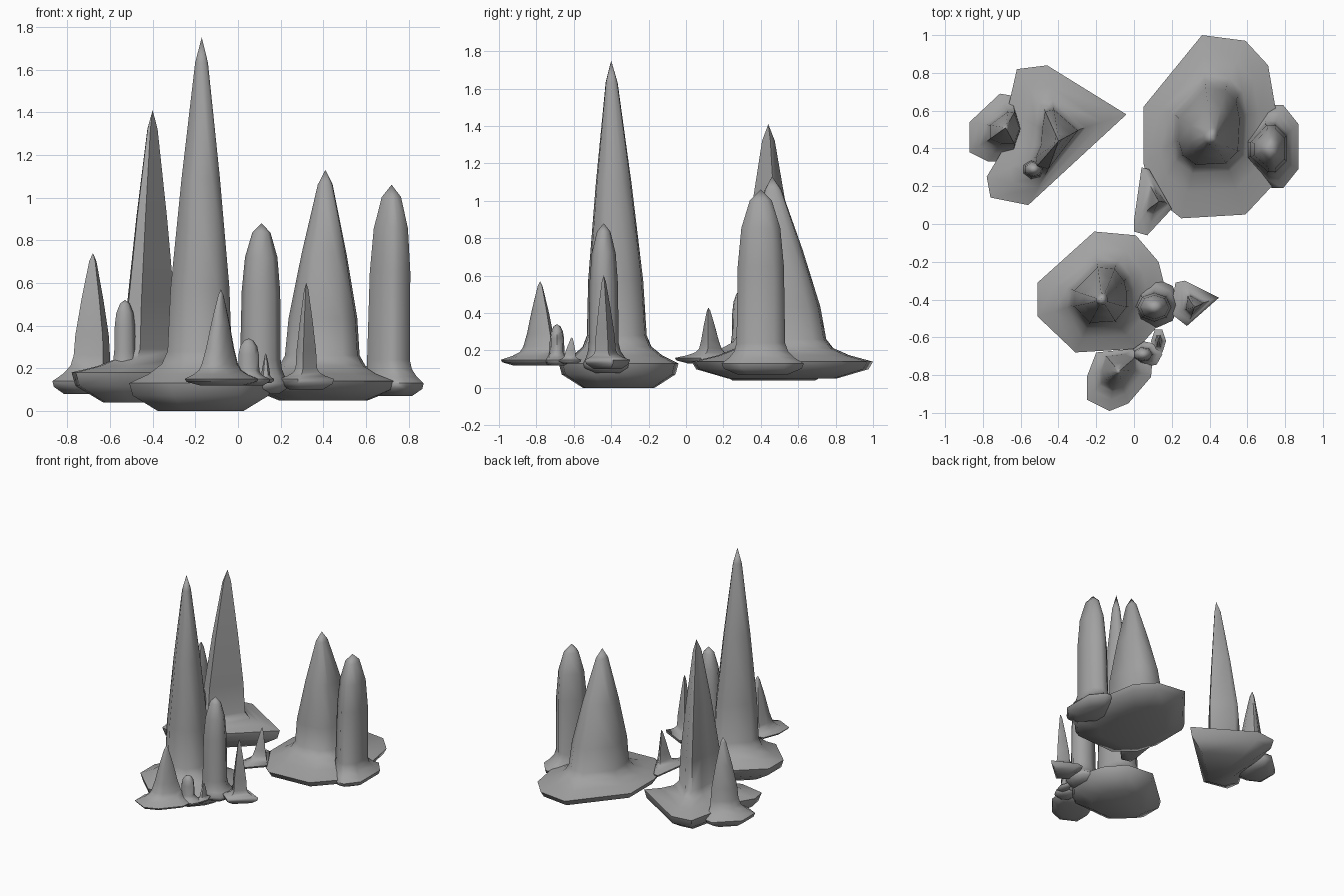
import bpy
import bmesh
from math import cos, sin, tau, radians

cube = bpy.data.objects.get("Cube")
if cube:
    bpy.data.objects.remove(cube, do_unlink=True)

stone = bpy.data.materials.new("grey_stone")
stone.use_nodes = True
stone_colour = (0.36, 0.36, 0.36, 1)
stone.diffuse_color = stone_colour
stone.node_tree.nodes["Principled BSDF"].inputs["Base Color"].default_value = stone_colour

# Spire silhouettes: (fraction of height, fraction of shoulder radius)
SPIKE = [(0, 1), (0.2, 0.92), (0.55, 0.6), (0.92, 0.2)]
CONE = [(0, 1), (0.2, 0.78), (0.55, 0.5), (0.92, 0.15)]
COLUMN = [(0, 1), (0.5, 0.95), (0.75, 0.8), (0.93, 0.45)]


def mix(a, b, t):
    return a + (b - a) * t


def rough_disc(x, y, rx, ry, sides=7):
    """Simple outline for the small feet."""
    return [(x + rx * cos(tau * i / sides), y + ry * sin(tau * i / sides))
            for i in range(sides)]


def stalagmite(name, foot, centre, radius, tip, shoulder, rim, bottom, profile):
    """Loft a spreading foot into a tapering spire that keeps the foot's outline."""
    xs, ys = [p[0] for p in foot], [p[1] for p in foot]
    middle = ((min(xs) + max(xs)) / 2, (min(ys) + max(ys)) / 2)
    half = ((max(xs) - min(xs)) / 2, (max(ys) - min(ys)) / 2)

    def section(cx, cy, scale):
        return [(cx + (x - middle[0]) / half[0] * radius[0] * scale,
                 cy + (y - middle[1]) / half[1] * radius[1] * scale)
                for x, y in foot]

    def shrunk(scale):
        return [(mix(middle[0], x, scale), mix(middle[1], y, scale)) for x, y in foot]

    neck = section(*centre, 1)

    def flare(t):
        return [(mix(a[0], b[0], t), mix(a[1], b[1], t)) for a, b in zip(foot, neck)]

    # Underside, thin rim and flared top of the foot
    rings = [(shrunk(0.6), bottom),
             (shrunk(0.95), mix(bottom, rim, 0.55)),
             (foot, rim),
             (flare(0.5), mix(rim, shoulder, 0.28)),
             (flare(0.85), mix(rim, shoulder, 0.6))]
    # Spire, leaning from the neck towards its tip
    for t, scale in profile:
        ring = section(mix(centre[0], tip[0], t), mix(centre[1], tip[1], t), scale)
        rings.append((ring, mix(shoulder, tip[2], t)))

    bm = bmesh.new()
    loops = [[bm.verts.new((x, y, z)) for x, y in ring] for ring, z in rings]
    count = len(foot)
    for low, high in zip(loops, loops[1:]):
        for i in range(count):
            j = (i + 1) % count
            bm.faces.new((low[i], low[j], high[j], high[i]))
    point = bm.verts.new(tip)
    for i in range(count):
        bm.faces.new((loops[-1][i], loops[-1][(i + 1) % count], point))
    bm.faces.new(loops[0])
    bmesh.ops.recalc_face_normals(bm, faces=bm.faces[:])

    mesh = bpy.data.meshes.new(name)
    bm.to_mesh(mesh)
    bm.free()
    mesh.materials.append(stone)
    obj = bpy.data.objects.new(name, mesh)
    bpy.context.collection.objects.link(obj)
    bpy.ops.object.select_all(action="DESELECT")
    obj.select_set(True)
    bpy.context.view_layer.objects.active = obj
    bpy.ops.object.shade_smooth_by_angle(angle=radians(60))


# Front cluster
stalagmite("front_tall_spire",
           foot=[(-0.51, -0.49), (-0.51, -0.31), (-0.21, -0.04), (0.01, -0.06),
                 (0.13, -0.2), (0.16, -0.32), (0.16, -0.5), (0.02, -0.66), (-0.31, -0.68)],
           centre=(-0.18, -0.37), radius=(0.15, 0.16), tip=(-0.17, -0.4, 1.75),
           shoulder=0.28, rim=0.13, bottom=0, profile=SPIKE)
stalagmite("front_column",
           foot=rough_disc(0.12, -0.42, 0.12, 0.13, sides=8),
           centre=(0.105, -0.44), radius=(0.095, 0.08), tip=(0.11, -0.44, 0.88),
           shoulder=0.24, rim=0.13, bottom=0.08, profile=COLUMN)
stalagmite("front_left_spike",
           foot=[(0.45, -0.39), (0.27, -0.3), (0.22, -0.31), (0.19, -0.47), (0.28, -0.54)],
           centre=(0.32, -0.43), radius=(0.05, 0.055), tip=(0.32, -0.44, 0.6),
           shoulder=0.2, rim=0.15, bottom=0.1, profile=SPIKE)
stalagmite("front_small_cone",
           foot=[(-0.25, -0.81), (-0.25, -0.93), (-0.13, -0.99), (-0.03, -0.95),
                 (0.09, -0.81), (0.1, -0.7), (0, -0.66), (-0.2, -0.68)],
           centre=(-0.085, -0.78), radius=(0.085, 0.09), tip=(-0.08, -0.78, 0.57),
           shoulder=0.22, rim=0.15, bottom=0.12, profile=CONE)
stalagmite("front_stub",
           foot=rough_disc(0.07, -0.69, 0.08, 0.07),
           centre=(0.05, -0.69), radius=(0.05, 0.04), tip=(0.05, -0.69, 0.34),
           shoulder=0.19, rim=0.15, bottom=0.12, profile=COLUMN)
stalagmite("front_tiny_spike",
           foot=rough_disc(0.13, -0.62, 0.04, 0.07, sides=6),
           centre=(0.13, -0.62), radius=(0.02, 0.03), tip=(0.13, -0.61, 0.27),
           shoulder=0.17, rim=0.15, bottom=0.13, profile=SPIKE)

# Back left cluster
stalagmite("back_broad_spire",
           foot=[(0.05, 0.32), (0.05, 0.62), (0.36, 1), (0.59, 0.97), (0.71, 0.84),
                 (0.75, 0.61), (0.73, 0.2), (0.59, 0.05), (0.25, 0.03), (0.1, 0.15)],
           centre=(0.395, 0.53), radius=(0.175, 0.22), tip=(0.41, 0.46, 1.13),
           shoulder=0.26, rim=0.14, bottom=0.05, profile=SPIKE)
stalagmite("back_column",
           foot=[(0.72, 0.63), (0.79, 0.63), (0.87, 0.53), (0.87, 0.29),
                 (0.79, 0.19), (0.73, 0.19), (0.6, 0.33), (0.6, 0.47)],
           centre=(0.705, 0.4), radius=(0.1, 0.13), tip=(0.72, 0.4, 1.06),
           shoulder=0.24, rim=0.13, bottom=0.07, profile=COLUMN)
stalagmite("back_small_cone",
           foot=[(0, 0.02), (0.04, 0.3), (0.08, 0.29), (0.2, 0.08), (0.07, -0.06), (0, -0.04)],
           centre=(0.12, 0.13), radius=(0.045, 0.06), tip=(0.13, 0.12, 0.43),
           shoulder=0.21, rim=0.16, bottom=0.13, profile=CONE)

# Back right cluster
stalagmite("back_wedge_spire",
           foot=[(-0.04, 0.58), (-0.46, 0.84), (-0.62, 0.82), (-0.67, 0.6),
                 (-0.69, 0.4), (-0.78, 0.25), (-0.76, 0.14), (-0.56, 0.1)],
           centre=(-0.41, 0.45), radius=(0.12, 0.17), tip=(-0.4, 0.44, 1.41),
           shoulder=0.29, rim=0.18, bottom=0.04, profile=SPIKE)
stalagmite("back_outer_cone",
           foot=[(-0.87, 0.54), (-0.71, 0.69), (-0.65, 0.68), (-0.6, 0.5),
                 (-0.65, 0.33), (-0.77, 0.33), (-0.87, 0.38)],
           centre=(-0.685, 0.51), radius=(0.085, 0.09), tip=(-0.68, 0.51, 0.74),
           shoulder=0.26, rim=0.14, bottom=0.08, profile=SPIKE)
stalagmite("back_stub",
           foot=rough_disc(-0.53, 0.29, 0.09, 0.08),
           centre=(-0.53, 0.29), radius=(0.05, 0.045), tip=(-0.53, 0.29, 0.52),
           shoulder=0.28, rim=0.17, bottom=0.1, profile=COLUMN)
